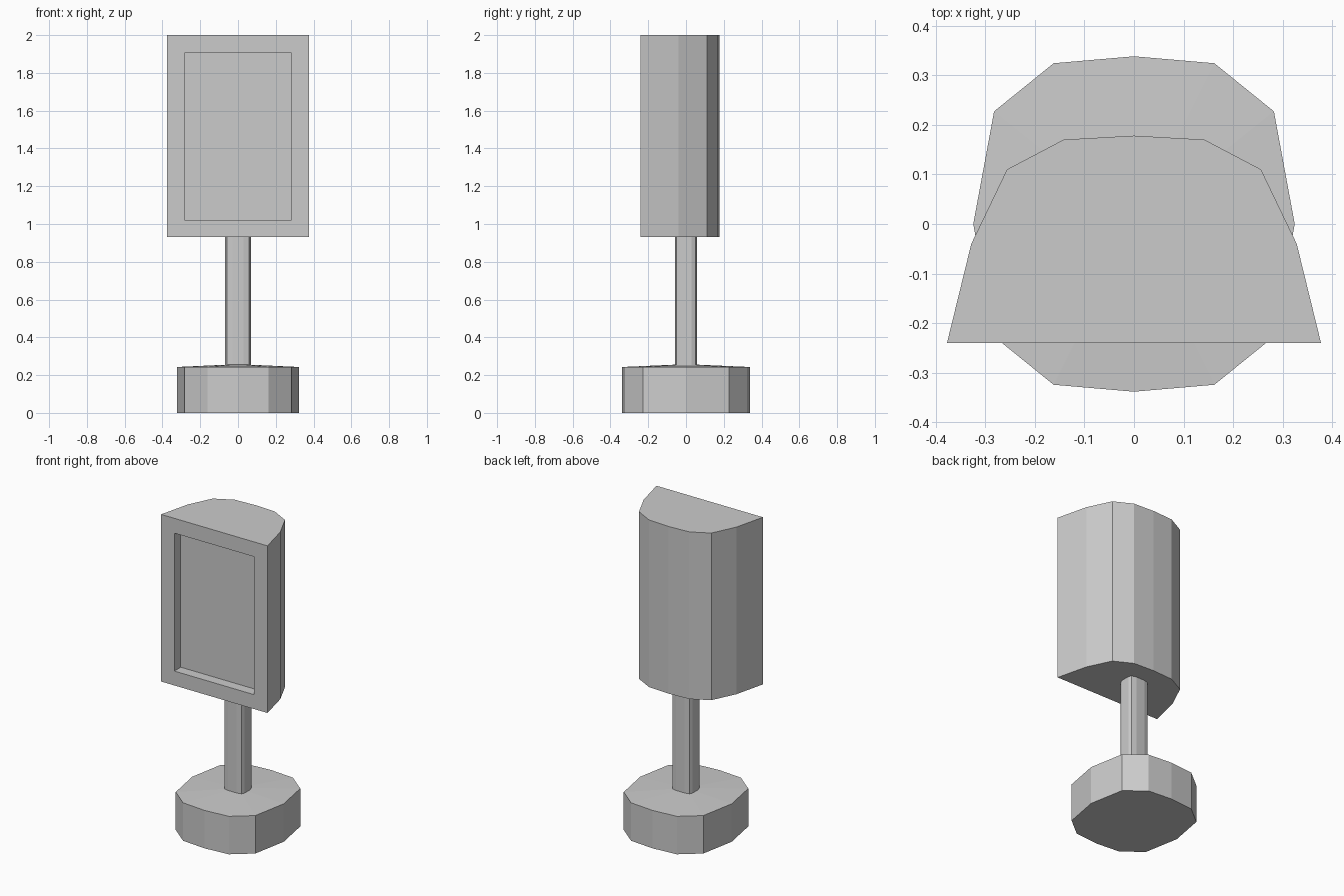
import bpy, bmesh

if "Cube" in bpy.data.objects:
    bpy.data.objects.remove(bpy.data.objects["Cube"])

grey = bpy.data.materials.new("light grey")
grey.diffuse_color = (0.6, 0.6, 0.6, 1)
grey.use_nodes = True
grey.node_tree.nodes["Principled BSDF"].inputs["Base Color"].default_value = grey.diffuse_color


def prism(name, outline, z0, z1, peak=None):
    """Extrude an outline upward; an optional peak gives a shallow cone top."""
    bm = bmesh.new()
    low = [bm.verts.new((x, y, z0)) for x, y in outline]
    high = [bm.verts.new((x, y, z1)) for x, y in outline]
    n = len(outline)
    bm.faces.new(low[::-1])
    for i in range(n):
        j = (i + 1) % n
        bm.faces.new((low[i], low[j], high[j], high[i]))
    if peak is None:
        bm.faces.new(high)
    else:
        tip = bm.verts.new((0, 0, peak))
        for i in range(n):
            bm.faces.new((high[i], high[(i + 1) % n], tip))
    bmesh.ops.recalc_face_normals(bm, faces=bm.faces)
    mesh = bpy.data.meshes.new(name)
    mesh.materials.append(grey)
    obj = bpy.data.objects.new(name, mesh)
    bpy.context.collection.objects.link(obj)
    return obj, bm


def finish(obj, bm):
    bm.to_mesh(obj.data)
    bm.free()


def four_way(quarter):
    """Mirror a first-quadrant outline into a closed counter-clockwise loop."""
    half = quarter + [(-x, y) for x, y in reversed(quarter) if x > 0]
    return half + [(-x, -y) for x, y in half if y > 0]


# Heavy twelve-sided foot with a shallow pitched top
finish(*prism("base", four_way([(0.324, 0), (0.282, 0.227), (0.162, 0.324), (0, 0.338)]),
              0, 0.243, 0.258))

# Slim post with rounded-off corners
finish(*prism("post", four_way([(0.068, 0.03), (0.059, 0.05), (0.03, 0.057)]), 0.2, 0.94))

# Display head: flat front, faceted curved back
right = [(0.377, -0.24), (0.328, -0.04), (0.256, 0.11), (0.142, 0.17)]
outline = right + [(0, 0.178)] + [(-x, y) for x, y in reversed(right)]
head, bm = prism("display_head", outline, 0.93, 2.0)

# Recessed screen panel in the front face
bm.normal_update()
front = min(bm.faces, key=lambda f: f.normal.y)
bmesh.ops.inset_region(bm, faces=[front], thickness=0.094)
for v in front.verts:
    v.co.x = 0.283 if v.co.x > 0 else -0.283
    v.co.z = 1.905 if v.co.z > 1.5 else 1.022
ring = bmesh.ops.extrude_discrete_faces(bm, faces=[front])["faces"]
bmesh.ops.translate(bm, verts=ring[0].verts[:], vec=(0, 0.065, 0))
finish(head, bm)
